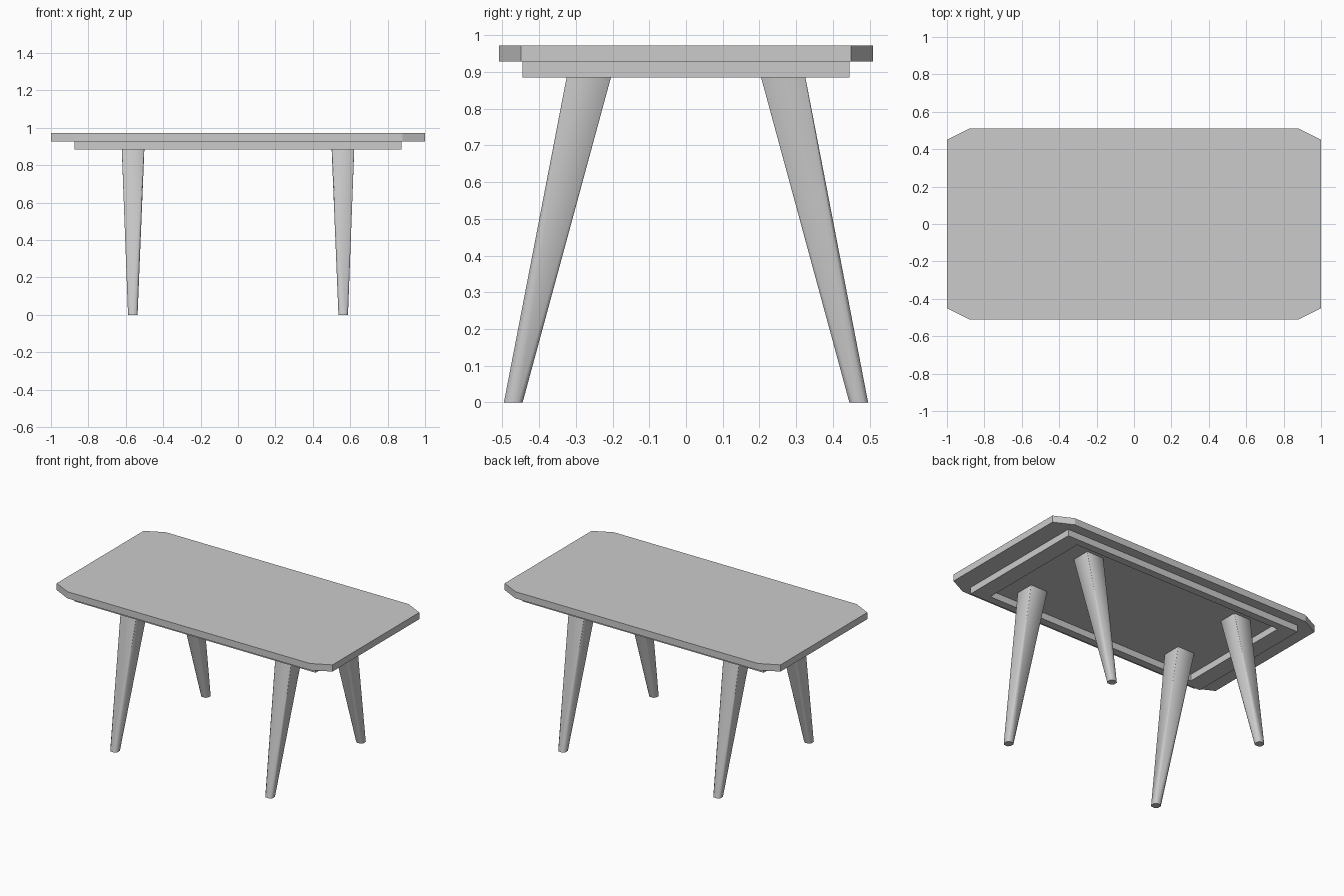
import bpy, bmesh

if "Cube" in bpy.data.objects:
    bpy.data.objects.remove(bpy.data.objects["Cube"])

grey = bpy.data.materials.new("light_grey")
grey.diffuse_color = (0.6, 0.6, 0.6, 1)
grey.use_nodes = True
grey.node_tree.nodes["Principled BSDF"].inputs["Base Color"].default_value = grey.diffuse_color


def make(name, rings, closed=False):
    """Skin a stack of equal-length rings; cap the ends, or join last to first."""
    bm = bmesh.new()
    loops = [[bm.verts.new(p) for p in ring] for ring in rings]
    n = len(loops[0])
    pairs = list(zip(loops, loops[1:]))
    if closed:
        pairs.append((loops[-1], loops[0]))
    else:
        bm.faces.new(loops[0])
        bm.faces.new(loops[-1])
    for a, b in pairs:
        for i in range(n):
            j = (i + 1) % n
            bm.faces.new((a[i], a[j], b[j], b[i]))
    bmesh.ops.recalc_face_normals(bm, faces=bm.faces)
    mesh = bpy.data.meshes.new(name)
    bm.to_mesh(mesh)
    bm.free()
    mesh.materials.append(grey)
    ob = bpy.data.objects.new(name, mesh)
    bpy.context.collection.objects.link(ob)
    return ob


def octagon(x0, x1, y0, y1, cx, cy, z):
    """Rectangle with its corners cut by cx along x and cy along y."""
    return [(x0 + cx, y0, z), (x1 - cx, y0, z), (x1, y0 + cy, z), (x1, y1 - cy, z),
            (x1 - cx, y1, z), (x0 + cx, y1, z), (x0, y1 - cy, z), (x0, y0 + cy, z)]


def rect(x, y, z):
    return [(-x, -y, z), (x, -y, z), (x, y, z), (-x, y, z)]


# Table top with clipped corners
LOW, HIGH, RAIL = 0.928, 0.972, 0.885
make("table_top", [octagon(-1, 1, -0.51, 0.51, 0.12, 0.06, z) for z in (LOW, HIGH)])

# Hollow rail frame below the top
make("rail_frame", [rect(0.875, 0.445, LOW), rect(0.875, 0.445, RAIL),
                    rect(0.765, 0.395, RAIL), rect(0.765, 0.395, LOW)], closed=True)

# Splayed, tapered legs: square at the top, clipped corners at the foot
for sx, side in ((-1, "left"), (1, "right")):
    for sy, end in ((-1, "front"), (1, "back")):
        foot = octagon(0.537, 0.588, 0.445, 0.496, 0.012, 0.012, 0)
        head = octagon(0.499, 0.623, 0.193, 0.317, 0.002, 0.002, LOW)
        make(f"leg_{end}_{side}",
             [[(sx * x, sy * y, z) for x, y, z in ring] for ring in (foot, head)])

# Soft shading across the clipped leg corners only
for ob in bpy.data.objects:
    if ob.name.startswith("leg"):
        ob.select_set(True)
        bpy.context.view_layer.objects.active = ob
bpy.ops.object.shade_smooth_by_angle(angle=0.87)
